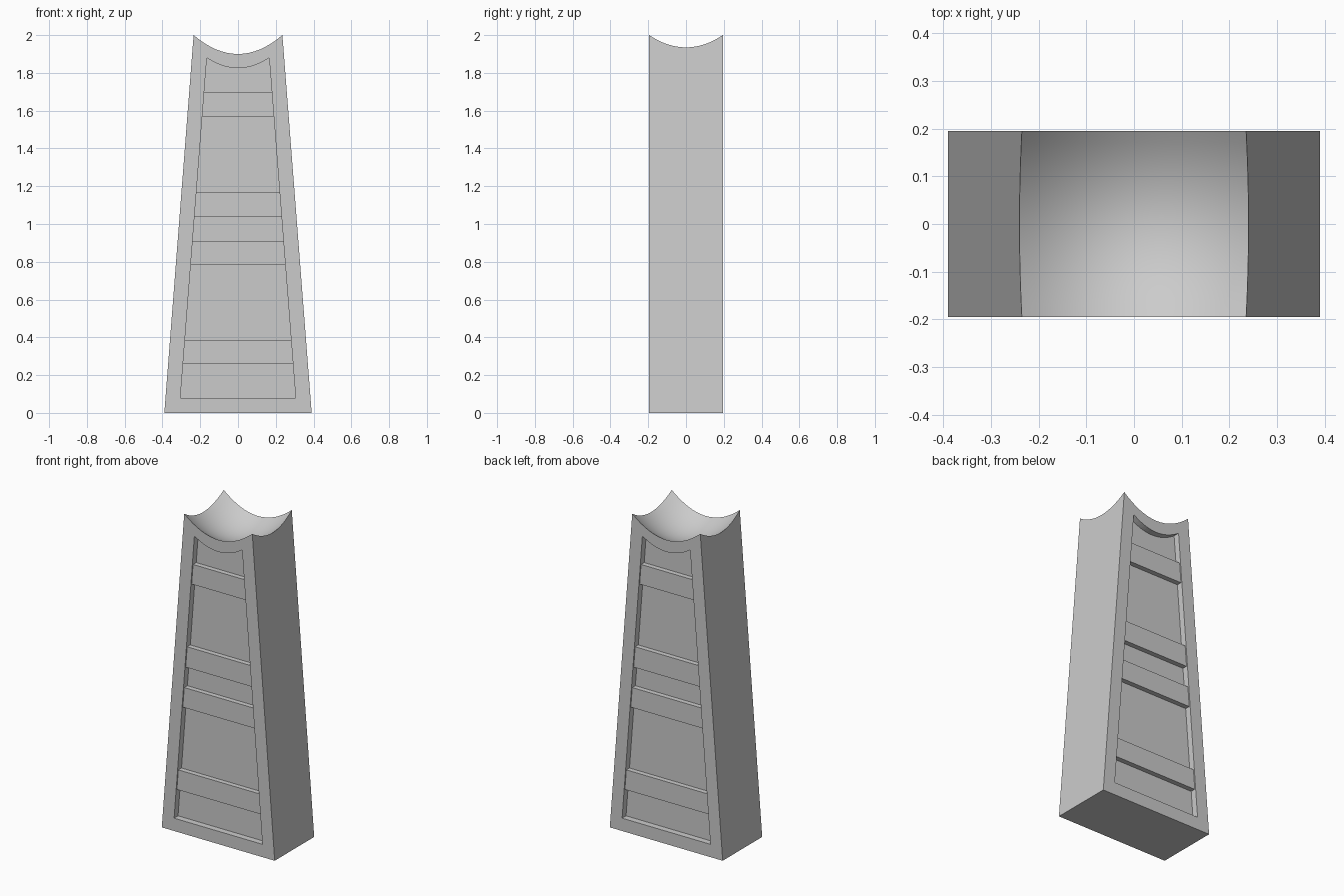
import bpy, bmesh

if "Cube" in bpy.data.objects:
    bpy.data.objects.remove(bpy.data.objects["Cube"])

N = 16                     # segments across the saddle top
D = 0.195                  # half depth
RECESS, BAR_OUT = 0.039, 0.031


def half_width(z):         # outer side taper
    return 0.39 - 0.155 * z / 2


def recess_half(z):        # recess side taper
    return 0.305 - 0.14 * (z - 0.08) / 1.8


def top_z(u, v):           # saddle-like dished top
    return 2 - 0.10 * (1 - u * u) - 0.065 * (1 - v * v)


def finish(name, bm):
    bmesh.ops.remove_doubles(bm, verts=bm.verts, dist=1e-5)
    bmesh.ops.recalc_face_normals(bm, faces=bm.faces)
    mesh = bpy.data.meshes.new(name)
    bm.to_mesh(mesh)
    bm.free()
    obj = bpy.data.objects.new(name, mesh)
    bpy.context.collection.objects.link(obj)
    return obj


def face(bm, pts, smooth=False):
    f = bm.faces.new([bm.verts.new(p) for p in pts])
    f.smooth = smooth


def top_point(i, j):
    u, v = 2 * i / N - 1, 2 * j / N - 1
    z = top_z(u, v)
    return (u * half_width(top_z(1, v)), v * D, z)


# tapered pillar body with recessed front and back
bm = bmesh.new()
steps = [1 - 2 * i / N for i in range(N + 1)]
outer = [(-0.39, 0), (0.39, 0)] + [(u * 0.235, top_z(u, 1)) for u in steps]
inner = [(-0.305, 0.08), (0.305, 0.08)] + [(u * 0.165, 1.825 + 0.055 * u * u) for u in steps]
for s in (-1, 1):
    y0, y1 = s * D, s * (D - RECESS)
    rings = [[(x, y, z) for x, z in prof]
             for prof, y in ((outer, y0), (inner, y0), (inner, y1))]
    for a, b in zip(rings, rings[1:]):
        for i in range(len(a)):
            k = (i + 1) % len(a)
            face(bm, [a[i], a[k], b[k], b[i]])
    face(bm, rings[2])

# dished top
for i in range(N):
    for j in range(N):
        face(bm, [top_point(i, j), top_point(i + 1, j),
                  top_point(i + 1, j + 1), top_point(i, j + 1)], True)

# plain sides and underside
for s, i in ((-1, 0), (1, N)):
    face(bm, [(s * 0.39, D, 0), (s * 0.39, -D, 0)] + [top_point(i, j) for j in range(N + 1)])
face(bm, [(-0.39, -D, 0), (0.39, -D, 0), (0.39, D, 0), (-0.39, D, 0)])
finish("pillar_body", bm)

# raised cross bars in both recesses
for side, s in (("front", -1), ("back", 1)):
    for n, (z0, z1) in enumerate(((0.26, 0.385), (0.785, 0.91), (1.04, 1.17), (1.57, 1.695))):
        bm = bmesh.new()
        a, b = recess_half(z0), recess_half(z1)
        y = s * (D - RECESS)
        bm.faces.new([bm.verts.new(p) for p in
                      ((-a, y, z0), (a, y, z0), (b, y, z1), (-b, y, z1))])
        ext = bmesh.ops.extrude_face_region(bm, geom=bm.faces[:], use_keep_orig=True)
        moved = [g for g in ext["geom"] if isinstance(g, bmesh.types.BMVert)]
        bmesh.ops.translate(bm, verts=moved, vec=(0, s * BAR_OUT, 0))
        bmesh.ops.recalc_face_normals(bm, faces=bm.faces)
        finish(f"{side}_cross_bar_{n + 1}", bm)
